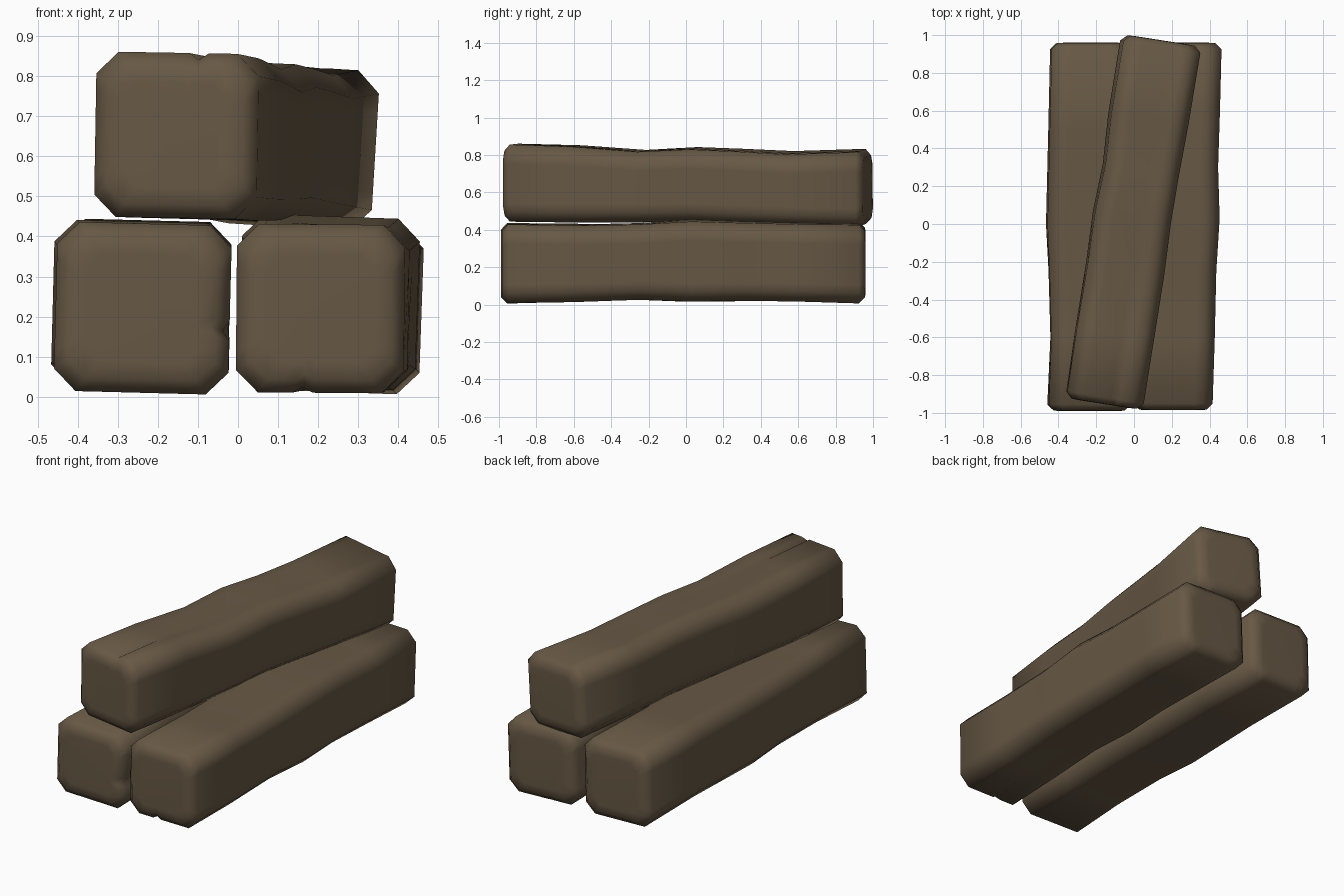
import bpy, bmesh, math
from mathutils import Matrix, Vector

if "Cube" in bpy.data.objects:
    bpy.data.objects.remove(bpy.data.objects["Cube"])

wood = bpy.data.materials.new("weathered brown wood")
wood.diffuse_color = (0.135, 0.098, 0.059, 1)
wood.use_nodes = True
wood.node_tree.nodes["Principled BSDF"].inputs["Base Color"].default_value = wood.diffuse_color


def section(w, h, c, notch_side, notch_at, depth):
    """Chamfered rectangle centred on the origin, with one small crack."""
    pts = []
    for side in range(4):           # bottom, right, top, left
        length, half = (w, h / 2) if side % 2 == 0 else (h, w / 2)
        run = [(c, 0), (c + 0.045, 0)]
        if side == notch_side:
            m = notch_at * length
            run += [(m - 0.025, 0), (m, depth), (m + 0.025, 0)]
        run += [(length - c - 0.045, 0), (length - c, 0)]
        a = side * math.pi / 2
        for s, d in run:
            x, z = s - length / 2, -half + d
            pts.append((x * math.cos(a) - z * math.sin(a),
                        x * math.sin(a) + z * math.cos(a)))
    return pts


def beam(name, stations, notch, place=Matrix.Identity(4)):
    """Loft sections (y, x0, x1, z0, z1, roll degrees) into a hewn beam."""
    side, at, deep, fade_y = notch
    bm = bmesh.new()
    rings = []

    def ring(st, y, inset=0.0, c=0.055):
        _, x0, x1, z0, z1, roll = st
        depth = max(0.001, deep * (fade_y - y) / (fade_y - stations[0][0]))
        w, h = x1 - x0, z1 - z0
        r = math.radians(-roll)
        sx, sz = 1 - 2 * inset / w, 1 - 2 * inset / h
        verts = []
        for x, z in section(w, h, c, side, at, depth):
            x, z = x * sx, z * sz
            verts.append(bm.verts.new(
                place @ Vector(((x0 + x1) / 2 + x * math.cos(r) - z * math.sin(r), y,
                                (z0 + z1) / 2 + x * math.sin(r) + z * math.cos(r)))))
        rings.append(verts)

    first, last = stations[0], stations[-1]
    # rounded front end, body, rounded back end
    ring(first, first[0], 0.075)
    ring(first, first[0] + 0.002, 0.033)
    ring(first, first[0] + 0.035)
    for st in stations[1:-1]:
        ring(st, st[0])
    ring(last, last[0] - 0.035)
    ring(last, last[0] - 0.002, 0.033)
    ring(last, last[0], 0.075)
    n = len(rings[0])
    for a, b in zip(rings, rings[1:]):
        for i in range(n):
            j = (i + 1) % n
            bm.faces.new((a[i], a[j], b[j], b[i]))
    bm.faces.new(rings[0])
    bm.faces.new(rings[-1])
    bmesh.ops.recalc_face_normals(bm, faces=bm.faces)
    for f in bm.faces:
        f.smooth = True
    me = bpy.data.meshes.new(name)
    bm.to_mesh(me)
    bm.free()
    me.materials.append(wood)
    ob = bpy.data.objects.new(name, me)
    bpy.context.collection.objects.link(ob)
    return ob


# Two beams lying side by side
beam("lower_left_beam", [
    (-0.99, -0.455, -0.02, 0.010, 0.432, 1.5),
    (-0.60, -0.440, -0.02, 0.018, 0.430, 1.0),
    (-0.25, -0.450, -0.025, 0.028, 0.425, 1.0),
    (0.00, -0.462, -0.02, 0.020, 0.437, 1.5),
    (0.50, -0.450, -0.03, 0.024, 0.435, 1.5),
    (0.96, -0.440, -0.02, 0.012, 0.440, 1.5)],
    (1, 0.38, 0.018, -0.5))
beam("lower_right_beam", [
    (-0.985, -0.004, 0.415, 0.010, 0.430, 0.5),
    (-0.60, 0.005, 0.425, 0.016, 0.425, 1.0),
    (-0.25, 0.012, 0.432, 0.030, 0.432, 1.5),
    (0.03, 0.005, 0.448, 0.022, 0.450, 2.0),
    (0.30, 0.015, 0.440, 0.026, 0.442, 2.0),
    (0.60, 0.015, 0.450, 0.022, 0.435, 2.0),
    (0.96, 0.020, 0.458, 0.012, 0.432, 2.0)],
    (0, 0.40, 0.015, -0.6))

# Beam resting askew on top
turn = Matrix.Translation((-0.008, 0.01, 0)) @ Matrix.Rotation(math.radians(-8.9), 4, 'Z')
beam("upper_beam", [
    (-0.975, -0.205, 0.205, 0.446, 0.858, 1.0),
    (-0.60, -0.208, 0.205, 0.443, 0.848, 1.5),
    (-0.25, -0.205, 0.205, 0.445, 0.822, 2.0),
    (0.03, -0.210, 0.196, 0.450, 0.836, 2.5),
    (0.28, -0.196, 0.198, 0.442, 0.826, 3.0),
    (0.55, -0.208, 0.205, 0.435, 0.812, 3.5),
    (0.975, -0.205, 0.208, 0.423, 0.824, 3.5)],
    (2, 0.37, 0.018, -0.45), turn)
